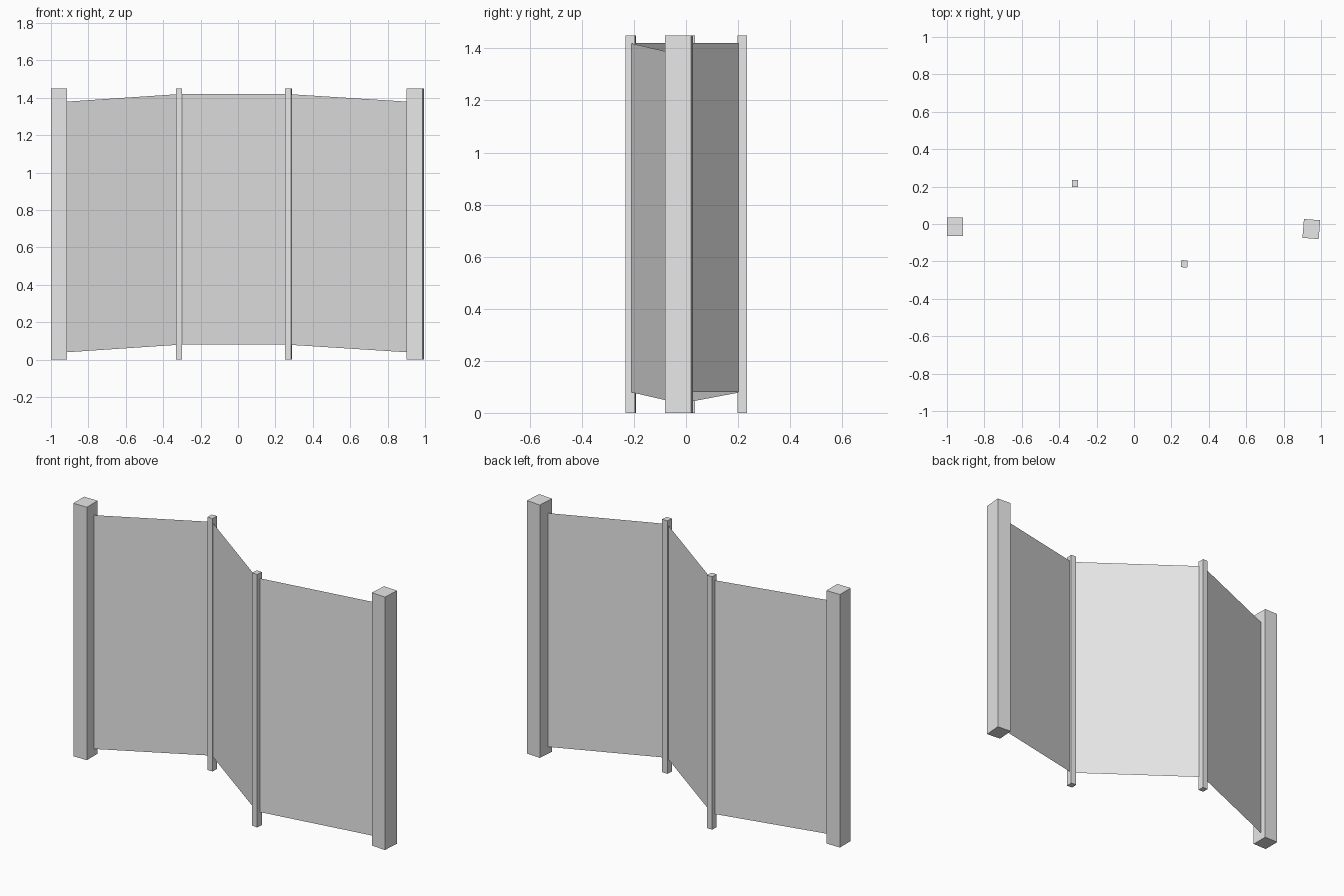
import bpy
import bmesh
from math import radians
from mathutils import Matrix, Vector

cube = bpy.data.objects.get("Cube")
if cube:
    bpy.data.objects.remove(cube, do_unlink=True)

grey = bpy.data.materials.new("light_grey")
grey.use_nodes = True
grey.diffuse_color = (0.8, 0.8, 0.8, 1)
grey.node_tree.nodes["Principled BSDF"].inputs["Base Color"].default_value = (0.8, 0.8, 0.8, 1)

HEIGHT = 1.45


def add_object(name, bm):
    mesh = bpy.data.meshes.new(name)
    bm.to_mesh(mesh)
    bm.free()
    mesh.materials.append(grey)
    obj = bpy.data.objects.new(name, mesh)
    bpy.context.collection.objects.link(obj)
    return obj


def add_post(name, x, y, width, depth, turn):
    bm = bmesh.new()
    bmesh.ops.create_cube(bm, size=1, matrix=Matrix.Diagonal((width, depth, HEIGHT, 1)))
    post = add_object(name, bm)
    post.location = (x, y, HEIGHT / 2)
    post.rotation_euler.z = radians(turn)


def add_panel(name, start, end):
    """Thin sheet between two (x, y, bottom z) points."""
    bm = bmesh.new()
    rise = Vector((0, 0, 1.34))
    a, b = Vector(start), Vector(end)
    bm.faces.new([bm.verts.new(p) for p in (a, b, b + rise, a + rise)])
    add_object(name, bm)


# Thick end posts and slim hinge posts
add_post("right_end_post", -0.957, -0.015, 0.086, 0.098, 0)
add_post("right_hinge_post", -0.315, 0.216, 0.032, 0.038, 0)
add_post("left_hinge_post", 0.269, -0.213, 0.034, 0.038, -4.5)
add_post("left_end_post", 0.948, -0.027, 0.087, 0.101, -4.5)

# Zigzag sheets; the outer two slope down to the end posts
right_end, right_hinge = (-0.957, -0.015, 0.037), (-0.315, 0.214, 0.08)
left_hinge, left_end = (0.269, -0.214, 0.08), (0.948, -0.027, 0.037)
add_panel("right_panel", right_end, right_hinge)
add_panel("middle_panel", right_hinge, left_hinge)
add_panel("left_panel", left_hinge, left_end)
